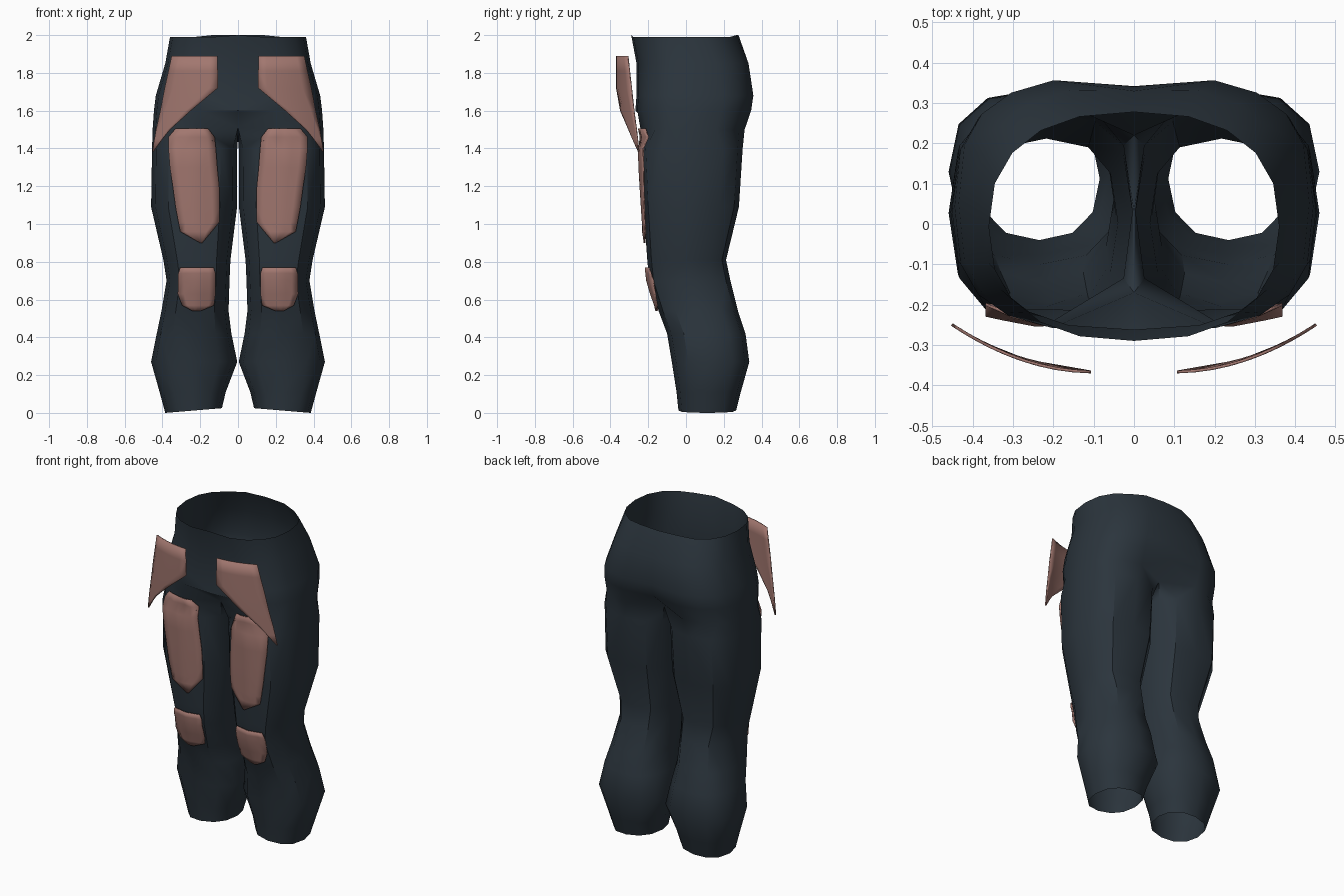
import bpy, bmesh, math
from mathutils import Vector
from mathutils.bvhtree import BVHTree

if "Cube" in bpy.data.objects:
    bpy.data.objects.remove(bpy.data.objects["Cube"])


def material(name, color):
    m = bpy.data.materials.new(name)
    m.diffuse_color = (*color, 1)
    m.use_nodes = True
    m.node_tree.nodes["Principled BSDF"].inputs["Base Color"].default_value = m.diffuse_color
    return m


cloth = material("dark slate cloth", (0.024, 0.035, 0.046))
armour = material("dusty rose plate", (0.36, 0.185, 0.16))


def power(v, n):
    return math.copysign(abs(v) ** (2 / n), v)


def add_object(name, bm, mat, thickness=0):
    bmesh.ops.recalc_face_normals(bm, faces=bm.faces)
    mesh = bpy.data.meshes.new(name)
    bm.to_mesh(mesh)
    mesh.materials.append(mat)
    ob = bpy.data.objects.new(name, mesh)
    bpy.context.collection.objects.link(ob)
    bpy.context.view_layer.objects.active = ob
    ob.select_set(True)
    bpy.ops.object.shade_smooth_by_angle(angle=math.radians(35))
    ob.select_set(False)
    if thickness:
        s = ob.modifiers.new("thickness", 'SOLIDIFY')
        s.thickness = thickness
        s.offset = 0
    mir = ob.modifiers.new("mirror", 'MIRROR')
    mir.merge_threshold = 0.0005
    return ob


# Leg sections: z, inner x, outer x, front y, back y, squareness
LEG = [
    (0.015, 0.085, 0.385, -0.04, 0.265, 2.3),
    (0.11, 0.065, 0.415, -0.05, 0.29, 2.4),
    (0.27, 0.004, 0.46, -0.075, 0.335, 2.5),
    (0.42, 0.035, 0.43, -0.10, 0.315, 2.5),
    (0.54, 0.05, 0.405, -0.145, 0.275, 2.5),
    (0.70, 0.045, 0.378, -0.195, 0.235, 2.5),
    (0.81, 0.04, 0.395, -0.205, 0.212, 2.6),
    (1.09, 0.005, 0.46, -0.225, 0.28, 2.7),
    (1.40, 0.004, 0.455, -0.24, 0.30, 2.8),
]
# Hip sections: z, half width, front y, back y, squareness, back crease
HIP = [
    (1.60, 0.445, -0.268, 0.355, 3.0, 0.035),
    (1.68, 0.435, -0.262, 0.367, 3.0, 0.025),
    (1.85, 0.385, -0.262, 0.342, 2.7, 0.012),
    (1.99, 0.36, -0.29, 0.278, 2.4, 0.0),
]

# Trousers: one leg plus half of the hips, mirrored
bm = bmesh.new()
rings = []
for z, x0, x1, y0, y1, n in LEG:
    ring = []
    for k in range(12):
        a = math.pi + k * math.pi / 6
        x = (x0 + x1) / 2 + (x1 - x0) / 2 * power(math.cos(a), n)
        y = (y0 + y1) / 2 + (y1 - y0) / 2 * power(math.sin(a), n)
        lift = 0.025 * (x1 - x) / (x1 - x0) if z < 0.05 else 0
        ring.append(bm.verts.new((x, y, z - 0.015 * (z < 0.05) + lift)))
    rings.append(ring)


def hip_ring(z, w, y0, y1, n, crease):
    ring = []
    for k in range(11):
        a = -math.pi / 2 + k * math.pi / 10
        x = 0 if k in (0, 10) else w * power(math.cos(a), n)
        y = (y0 + y1) / 2 + (y1 - y0) / 2 * power(math.sin(a), n)
        y -= crease if k == 10 else 0
        tip = 0.01 if z > 1.95 and k in (0, 9, 10) else 0
        ring.append(bm.verts.new((x, y, z + tip)))
    return ring


# Crotch section: three inner points lie on the centre line
crotch = hip_ring(1.50, 0.452, -0.25, 0.32, 2.9, 0)
crotch[0].co = (0, -0.17, 1.51)
crotch[10].co = (0, 0.22, 1.50)
saddle = bm.verts.new((0, 0.03, 1.45))
rings.append([saddle] + crotch)
for lo, hi in zip(rings, rings[1:]):
    for k in range(12):
        j = (k + 1) % 12
        bm.faces.new((lo[k], lo[j], hi[j], hi[k]))
lower = crotch
for row in HIP:
    upper = hip_ring(*row)
    for k in range(10):
        bm.faces.new((lower[k], lower[k + 1], upper[k + 1], upper[k]))
    lower = upper
surface = BVHTree.FromBMesh(bm)
# The open sheet faces outwards
trousers = add_object("trousers", bm, cloth)
mesh = trousers.data
outer = max(mesh.polygons, key=lambda p: p.center.x)
if outer.normal.x < 0:
    mesh.flip_normals()


# Plates: rows of (z, inner x, outer x) with depth given by a function
def plate(name, rows, depth, columns=6):
    bm = bmesh.new()
    grid = []
    for z, x0, x1 in rows:
        xs = [x0 + (x1 - x0) * i / columns for i in range(columns + 1)]
        grid.append([bm.verts.new((x, depth(x, z), z)) for x in xs])
    for a, b in zip(grid, grid[1:]):
        for i in range(columns):
            bm.faces.new((a[i], a[i + 1], b[i + 1], b[i]))
    add_object(name, bm, armour, 0.007)


def on_cloth(x, z):
    hit = surface.ray_cast(Vector((x, -1, z)), Vector((0, 1, 0)))[0]
    return hit.y - 0.014 if hit else -0.2


def flared(x, z):
    return -0.367 + 0.95 * (x - 0.1) ** 2


plate("hip_plates", [(1.89, 0.11, 0.35), (1.81, 0.107, 0.367), (1.72, 0.107, 0.387),
                     (1.60, 0.25, 0.41), (1.50, 0.36, 0.432), (1.45, 0.40, 0.441),
                     (1.385, 0.447, 0.452)], flared)
plate("thigh_plates", [(1.505, 0.16, 0.33), (1.46, 0.125, 0.368), (1.40, 0.118, 0.368),
                       (1.30, 0.11, 0.36), (1.20, 0.10, 0.345), (1.09, 0.098, 0.33),
                       (1.01, 0.10, 0.315), (0.96, 0.14, 0.305), (0.90, 0.19, 0.20)], on_cloth)
plate("knee_plates", [(0.77, 0.13, 0.305), (0.74, 0.12, 0.315), (0.70, 0.12, 0.317),
                      (0.63, 0.12, 0.318), (0.57, 0.128, 0.295), (0.54, 0.20, 0.24)], on_cloth)
